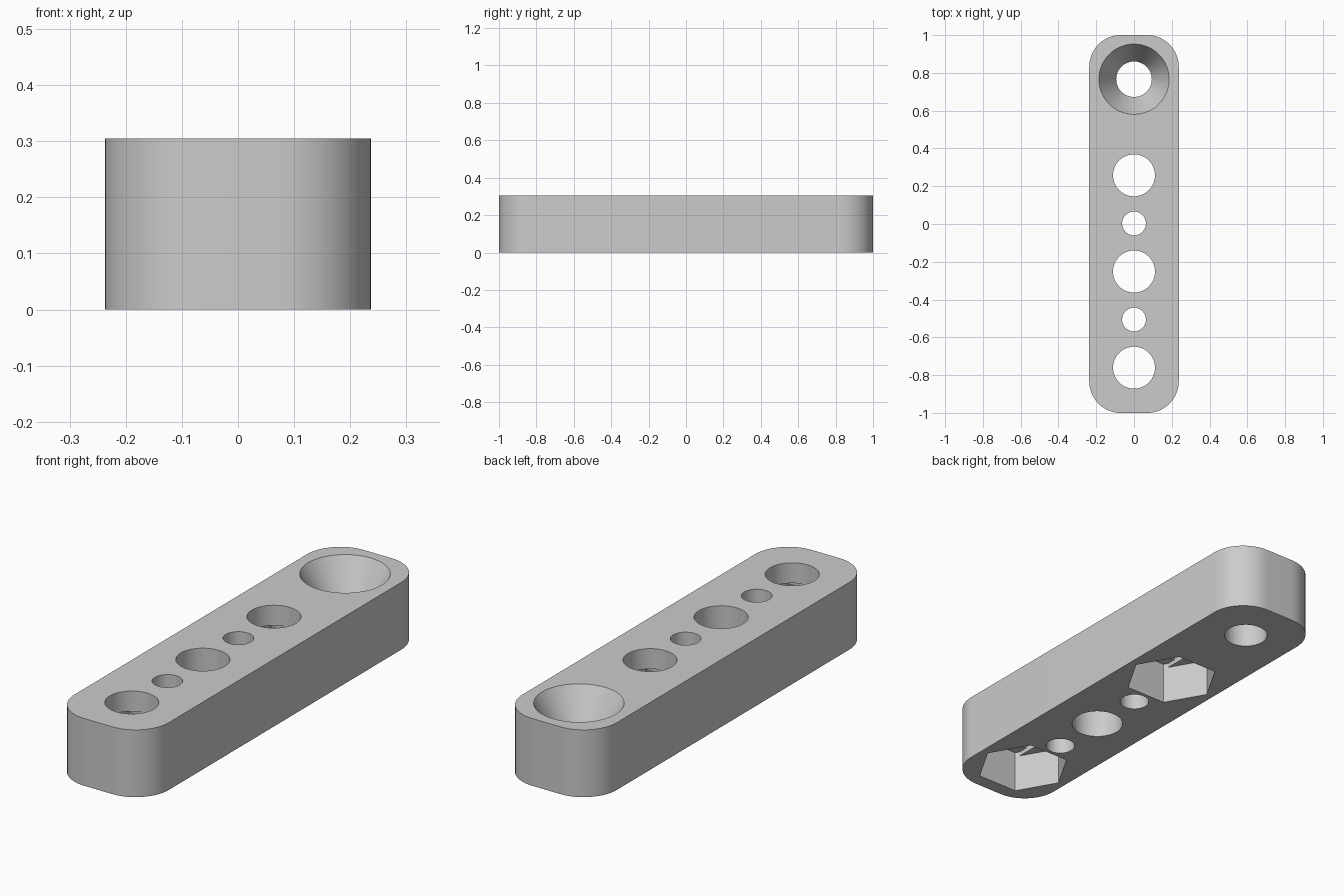
import bpy, bmesh
from math import sin, cos, pi, radians, sqrt

cube = bpy.data.objects.get("Cube")
if cube:
    bpy.data.objects.remove(cube, do_unlink=True)

HALF_W, HALF_L, HEIGHT, CORNER = 0.237, 1.0, 0.305, 0.167
BIG_R, SMALL_R, SCREW_R, SINK_R = 0.111, 0.063, 0.094, 0.186
HEX_R, HEX_DEPTH, STEP, SINK_DEPTH = 0.203, 0.173, 0.02, 0.16
PITCH, OFFSET = 0.2545, 0.003

grey = bpy.data.materials.new("plain grey")
grey.use_nodes = True
colour = (0.6, 0.6, 0.6, 1)
grey.diffuse_color = colour
grey.node_tree.nodes["Principled BSDF"].inputs["Base Color"].default_value = colour


def ring(radius, sides):
    return [(radius * cos(2 * pi * i / sides), radius * sin(2 * pi * i / sides))
            for i in range(sides)]


def loft(name, layers, y=0):
    """Solid through a stack of (outline, z) layers with equal point counts."""
    bm = bmesh.new()
    rows = [[bm.verts.new((px, py + y, z)) for px, py in pts] for pts, z in layers]
    n = len(rows[0])
    for low, high in zip(rows, rows[1:]):
        for i in range(n):
            j = (i + 1) % n
            bm.faces.new((low[i], low[j], high[j], high[i]))
    bm.faces.new(rows[0][::-1])
    bm.faces.new(rows[-1])
    bmesh.ops.recalc_face_normals(bm, faces=bm.faces)
    mesh = bpy.data.meshes.new(name)
    bm.to_mesh(mesh)
    bm.free()
    mesh.materials.append(grey)
    obj = bpy.data.objects.new(name, mesh)
    bpy.context.collection.objects.link(obj)
    return obj


def prism(name, pts, z0, z1, y):
    return loft(name, [(pts, z0), (pts, z1)], y)


# Rounded bar
outline = []
for quarter, (sx, sy) in enumerate([(1, 1), (-1, 1), (-1, -1), (1, -1)]):
    for k in range(17):
        a = pi / 2 * (quarter + k / 16)
        outline.append((sx * (HALF_W - CORNER) + CORNER * cos(a),
                        sy * (HALF_L - CORNER) + CORNER * sin(a)))
bar = loft("drilled_bar", [(outline, 0), (outline, HEIGHT)])

# Through holes
cutters = []
for slot, radius in ((1, BIG_R), (0, SMALL_R), (-1, BIG_R), (-2, SMALL_R), (-3, BIG_R)):
    cutters.append(prism("hole_cutter", ring(radius, 64), -0.1, HEIGHT + 0.1,
                         OFFSET + slot * PITCH))

# Countersunk screw hole
grow = (SINK_R - SCREW_R) / SINK_DEPTH * 0.05
cutters.append(loft("countersink_cutter", [
    (ring(SCREW_R, 64), -0.1), (ring(SCREW_R, 64), HEIGHT - SINK_DEPTH),
    (ring(SINK_R + grow, 64), HEIGHT + 0.05)], OFFSET + 3 * PITCH))

# Hexagonal nut pockets underneath, with stepped roofs
w = BIG_R + 0.001
side, flat = (HEX_R - w) * sqrt(3), HEX_R * sqrt(3) / 2
strip = [(w, -side), (w, side), (HEX_R / 2, flat), (-HEX_R / 2, flat),
         (-w, side), (-w, -side), (-HEX_R / 2, -flat), (HEX_R / 2, -flat)]
square = [(w, -w), (w, w), (-w, w), (-w, -w)]
for slot in (1, -3):
    y = OFFSET + slot * PITCH
    cutters.append(prism("hex_cutter", ring(HEX_R, 6), -0.1, HEX_DEPTH, y))
    cutters.append(prism("strip_cutter", strip, 0.05, HEX_DEPTH + STEP, y))
    cutters.append(prism("square_cutter", square, 0.06, HEX_DEPTH + 2 * STEP, y))

# Cut everything out of the bar
bpy.ops.object.select_all(action="DESELECT")
bpy.context.view_layer.objects.active = bar
bar.select_set(True)
for cutter in cutters:
    cutter.hide_render = True
    mod = bar.modifiers.new("cut", "BOOLEAN")
    mod.operation, mod.solver, mod.object = "DIFFERENCE", "EXACT", cutter
    bpy.ops.object.modifier_apply(modifier=mod.name)
    bpy.data.objects.remove(cutter, do_unlink=True)

bpy.ops.object.shade_smooth_by_angle(angle=radians(25))
